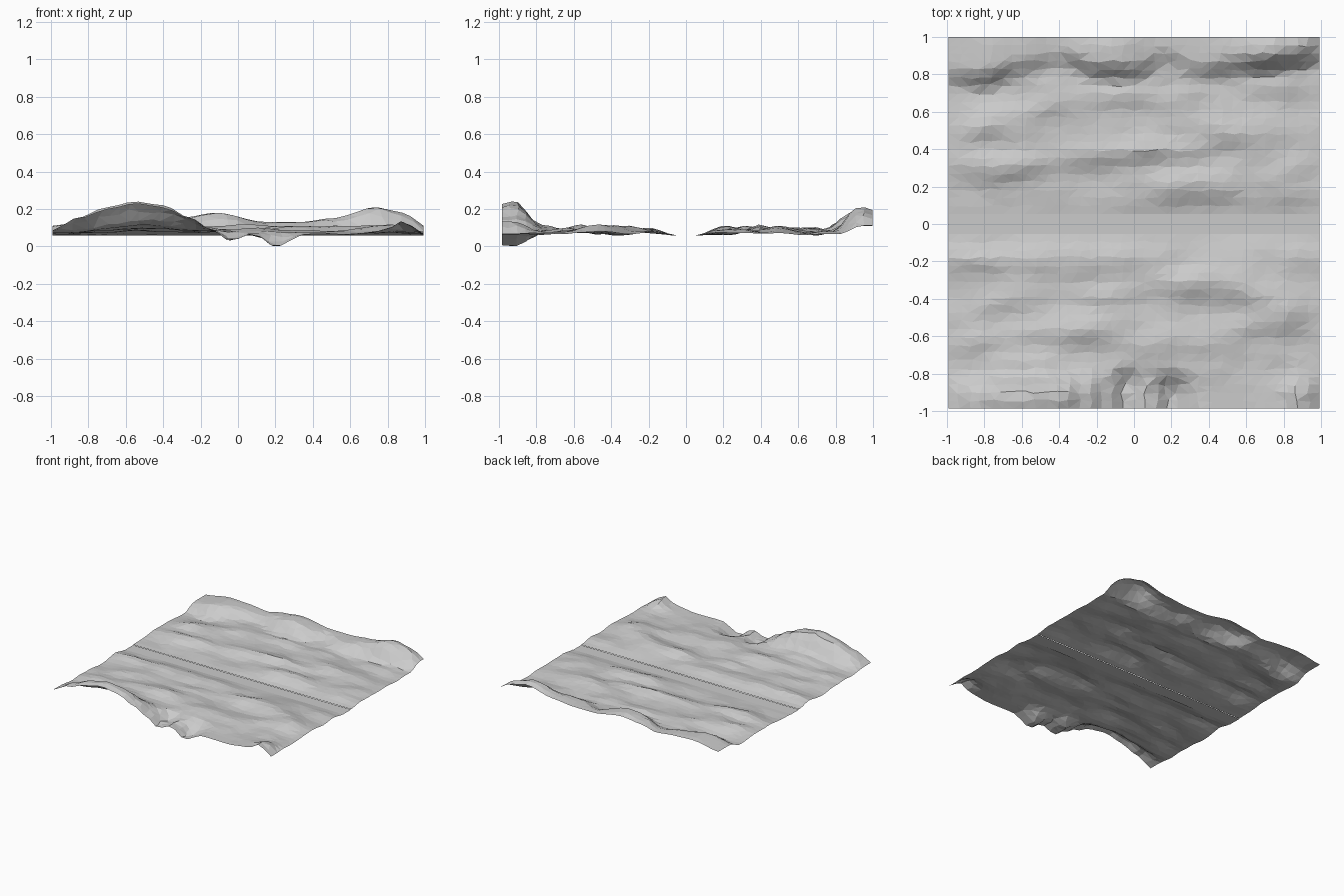
import bpy, bmesh, math, random
from mathutils import Vector, noise

if "Cube" in bpy.data.objects:
    bpy.data.objects.remove(bpy.data.objects["Cube"])

random.seed(4)
BASE = 0.058

# Height profiles along the two outer edges (x, z)
FRONT = [(-1, .085), (-.85, .155), (-.7, .21), (-.55, .24), (-.4, .22), (-.25, .15), (-.15, .095),
         (-.04, .03), (.08, .07), (.2, .0), (.37, .068), (.6, .065), (.78, .085), (.88, .135), (1, .065)]
BACK = [(-1, .11), (-.75, .15), (-.6, .14), (-.42, .12), (-.29, .155), (-.12, .18), (.15, .13),
        (.33, .13), (.5, .15), (.74, .21), (.88, .18), (1, .11)]
# Distance from the centre line where each bank starts (x, |y|)
FRONT_FOOT = [(-1, .80), (-.5, .79), (-.25, .78), (.0, .74), (.2, .78), (.6, .78), (1, .8)]
BACK_FOOT = [(-1, .74), (-.82, .72), (-.6, .78), (-.38, .83), (-.2, .76), (.0, .75), (.18, .84),
             (.33, .76), (.6, .79), (1, .83)]

# Soft ridges in the middle of the fields: x, y, x radius, y radius, height
RIDGES = [(.05, .39, .35, .06, .035), (-.6, .31, .3, .08, .028), (.35, .25, .35, .07, .022),
          (-.1, .69, .25, .06, .02), (.6, .5, .25, .1, .025), (-.7, .52, .3, .08, .018),
          (-.7, -.2, .3, .07, .022), (.3, -.3, .4, .1, .025), (-.45, -.6, .35, .1, .03),
          (.15, -.64, .3, .09, .025), (.7, -.5, .2, .18, .025), (-.2, -.38, .2, .05, .02),
          (-.55, -.76, .25, .06, .025)]


def smooth(a, b, t):
    t = max(0, min(1, (t - a) / (b - a)))
    return t * t * (3 - 2 * t)


def profile(points, x):
    for (x0, z0), (x1, z1) in zip(points, points[1:]):
        if x <= x1:
            return z0 + (z1 - z0) * smooth(x0, x1, x)
    return points[-1][1]


def height(x, y):
    d = abs(y)
    rise = smooth(.03, .18, d)
    bumps = .020 + .030 * noise.noise(Vector((x * 2.3, y * 5.5, 3.7)))
    bumps += .012 * noise.noise(Vector((x * 6, y * 9, 8.1)))
    for cx, cy, rx, ry, h in RIDGES:
        bumps += h * math.exp(-((x - cx) / rx) ** 2 - ((y - cy) / ry) ** 2)
    z = BASE + max(bumps, -.006) * rise * (1 - .4 * smooth(.8, 1, abs(x)))
    # raised or sunken bank along the outer edge
    foot = profile(BACK_FOOT if y > 0 else FRONT_FOOT, x)
    w = smooth(foot - .02, foot + .12, d)
    edge = profile(BACK if y > 0 else FRONT, x)
    edge -= .015 * smooth(.95, 1, d) * smooth(.12, .2, edge)
    return z * (1 - w) + edge * w


def sheet(name, y0, y1, nx, ny, func, jitter=0):
    bm = bmesh.new()
    rows = []
    for j in range(ny + 1):
        row = []
        for i in range(nx + 1):
            x = -.99 + 1.98 * i / nx
            y = y0 + (y1 - y0) * j / ny
            # uneven facets inside, straight borders
            if 0 < i < nx and 0 < j < ny:
                x += random.uniform(-jitter, jitter)
                y += random.uniform(-jitter, jitter) * .6
            row.append(bm.verts.new((x, y, func(x, y))))
        rows.append(row)
    for a, b in zip(rows, rows[1:]):
        for i in range(nx):
            bm.faces.new((a[i], a[i + 1], b[i + 1], b[i]))
    bmesh.ops.triangulate(bm, faces=bm.faces[:])
    me = bpy.data.meshes.new(name)
    bm.to_mesh(me)
    bm.free()
    ob = bpy.data.objects.new(name, me)
    bpy.context.collection.objects.link(ob)
    return ob


# Rolling faceted ground on both sides and the flat strip between them
sheet("ground_front", -.985, -.053, 34, 22, height, .014)
sheet("ground_back", .053, .997, 34, 22, height, .014)
sheet("flat_strip", -.053, .053, 1, 1, lambda x, y: BASE - .002)
